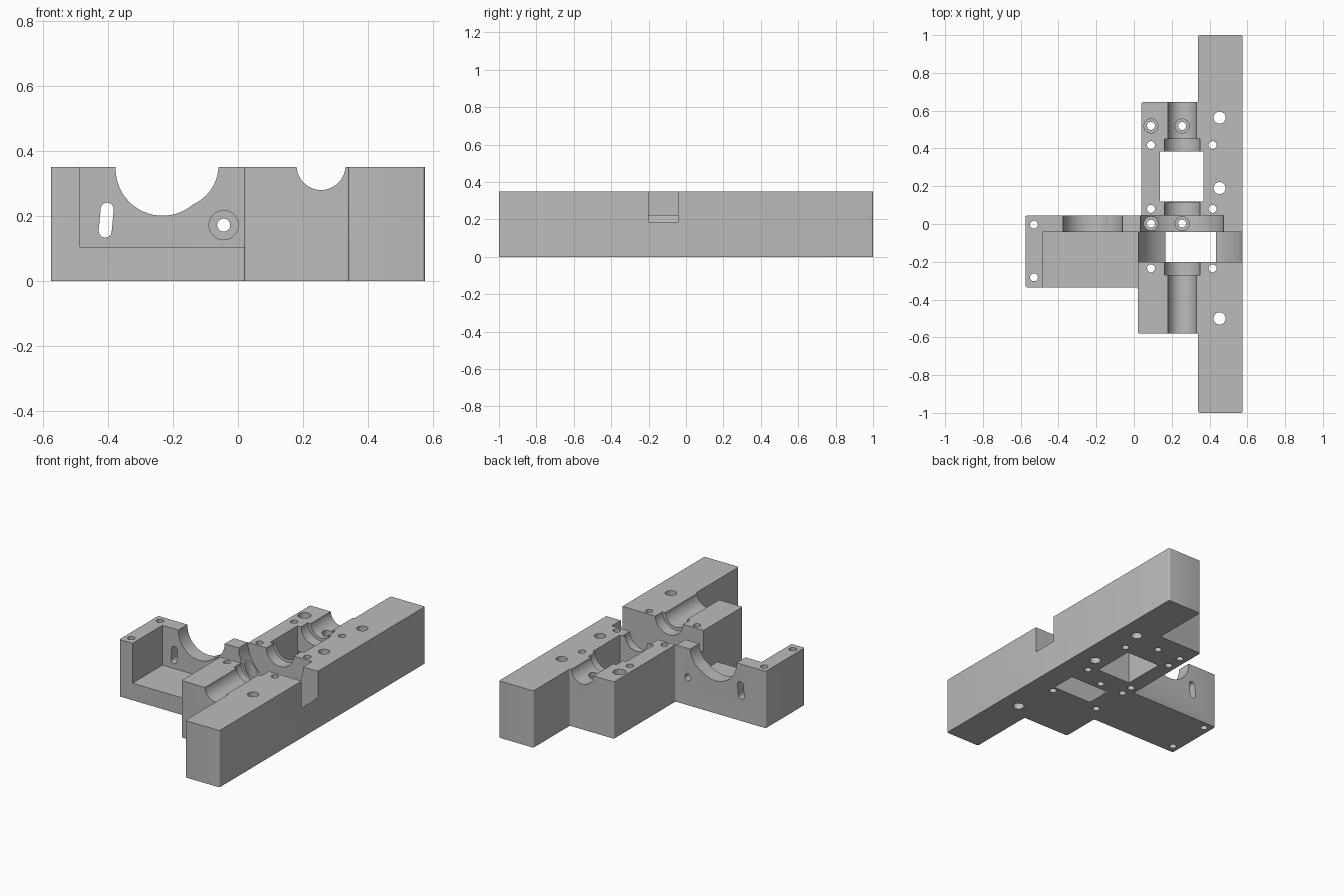
import bpy, bmesh, math

cube = bpy.data.objects.get("Cube")
if cube:
    bpy.data.objects.remove(cube, do_unlink=True)

TOP = 0.35
OVER = 0.5      # cutters run past the top face
UNDER = -0.1    # and past the bottom face
SHAFT = (0.255, 0.355)

metal = bpy.data.materials.new("plain grey")
metal.use_nodes = True
GREY = (0.5, 0.5, 0.5, 1)
metal.diffuse_color = GREY
metal.node_tree.nodes["Principled BSDF"].inputs["Base Color"].default_value = GREY


def prism(name, points, axis, start, end, fillet=0):
    """Extrude a 2D profile: (x, y) along z, or (x, z) along y."""
    bm = bmesh.new()
    place = (lambda p, d: (p[0], p[1], d)) if axis == "z" else (lambda p, d: (p[0], d, p[1]))
    face = bm.faces.new([bm.verts.new(place(p, start)) for p in points])
    ext = bmesh.ops.extrude_face_region(bm, geom=[face])
    shift = (0, 0, end - start) if axis == "z" else (0, end - start, 0)
    bmesh.ops.translate(bm, vec=shift, verts=[v for v in ext["geom"] if isinstance(v, bmesh.types.BMVert)])
    if fillet:
        upright = [e for e in bm.edges if abs(e.verts[0].co.z - e.verts[1].co.z) > 0.01]
        bmesh.ops.bevel(bm, geom=upright, offset=fillet, segments=4, profile=0.5, affect="EDGES")
    bmesh.ops.recalc_face_normals(bm, faces=bm.faces)
    mesh = bpy.data.meshes.new(name)
    bm.to_mesh(mesh)
    bm.free()
    obj = bpy.data.objects.new(name, mesh)
    bpy.context.collection.objects.link(obj)
    return obj


def arc(center, r, a0=0, a1=360, n=48):
    count = n if a1 - a0 == 360 else n + 1
    return [(center[0] + r * math.cos(math.radians(a0 + (a1 - a0) * i / n)),
             center[1] + r * math.sin(math.radians(a0 + (a1 - a0) * i / n))) for i in range(count)]


def rect(x0, y0, x1, y1):
    return [(x0, y0), (x1, y0), (x1, y1), (x0, y1)]


# Body: long rail, shaft blocks and side bracket as one outline
outline = [(-0.575, -0.335), (0.02, -0.335), (0.02, -0.58), (0.34, -0.58), (0.34, -1), (0.574, -1),
           (0.574, 1), (0.34, 1), (0.34, 0.645), (0.04, 0.645), (0.04, 0.045), (-0.575, 0.045)]
body = prism("bearing_housing_half", outline, "z", 0, TOP, fillet=0.009)
body.data.materials.append(metal)


def cut(points, axis, start, end, fillet=0):
    cutter = prism("cutter", points, axis, start, end, fillet)
    cutter.hide_render = True
    mod = body.modifiers.new("cut", "BOOLEAN")
    mod.operation = "DIFFERENCE"
    mod.solver = "EXACT"
    mod.object = cutter
    bpy.context.view_layer.objects.active = body
    bpy.ops.object.modifier_apply(modifier=mod.name)
    bpy.data.objects.remove(cutter, do_unlink=True)


# Pocket in the side bracket
cut(rect(-0.485, -0.45, 0.02, -0.043), "z", 0.105, OVER)

# U-shaped wheel slot, open through the bottom
wheel = (0.3, 0.247)
cut(arc(wheel, 0.281, 180, 360) + [(wheel[0] + 0.281, OVER), (wheel[0] - 0.281, OVER)], "y", -0.2, -0.043)

# Round recess beside the wheel slot
cut(arc(SHAFT, 0.22, n=64), "y", -0.06, 0.045)

# Shaft bore and bearing seats
cut(arc(SHAFT, 0.075), "y", -0.7, 0.8)
for y0, y1 in ((-0.27, -0.19), (0.03, 0.115), (0.38, 0.45)):
    cut(arc(SHAFT, 0.095), "y", y0, y1)

# Window between the bearings
cut(rect(0.137, 0.118, 0.368, 0.383), "z", UNDER, OVER)

# Motor cradle in the bracket wall
cut(arc((-0.232, 0.345), 0.144, n=64), "y", -0.1, 0.1)
cut(arc((-0.19, 0.355), 0.13, n=64), "y", -0.1, 0.1)

# Adjustment slot and counterbored pivot hole in the bracket wall
cut(arc((-0.402, 0.221), 0.02, -6, 174, 16) + arc((-0.408, 0.154), 0.02, 174, 354, 16), "y", -0.1, 0.1)
pivot = (-0.044, 0.172)
cut(arc(pivot, 0.02, n=24), "y", -0.1, 0.1)
cut(arc(pivot, 0.045, n=32), "y", -0.1, -0.015)

# Mounting holes along the rail
for y in (-0.5, 0.19, 0.563):
    cut(arc((0.453, y), 0.032, n=32), "z", UNDER, OVER)

# Clamp screw holes either side of the shaft and in the bracket
small = [(x, y) for x in (0.09, 0.416) for y in (-0.235, 0.08, 0.418)]
small += [(-0.53, y) for y in (-0.282, -0.003)]
for p in small:
    cut(arc(p, 0.021, n=24), "z", UNDER, OVER)

# Counterbored screw holes
for x in (0.09, 0.255):
    for y in (0.002, 0.519):
        cut(arc((x, y), 0.021, n=24), "z", UNDER, OVER)
        cut(arc((x, y), 0.037, n=32), "z", 0.1, OVER)

bpy.ops.object.select_all(action="DESELECT")
body.select_set(True)
bpy.context.view_layer.objects.active = body
bpy.ops.object.shade_smooth_by_angle(angle=math.radians(30))
